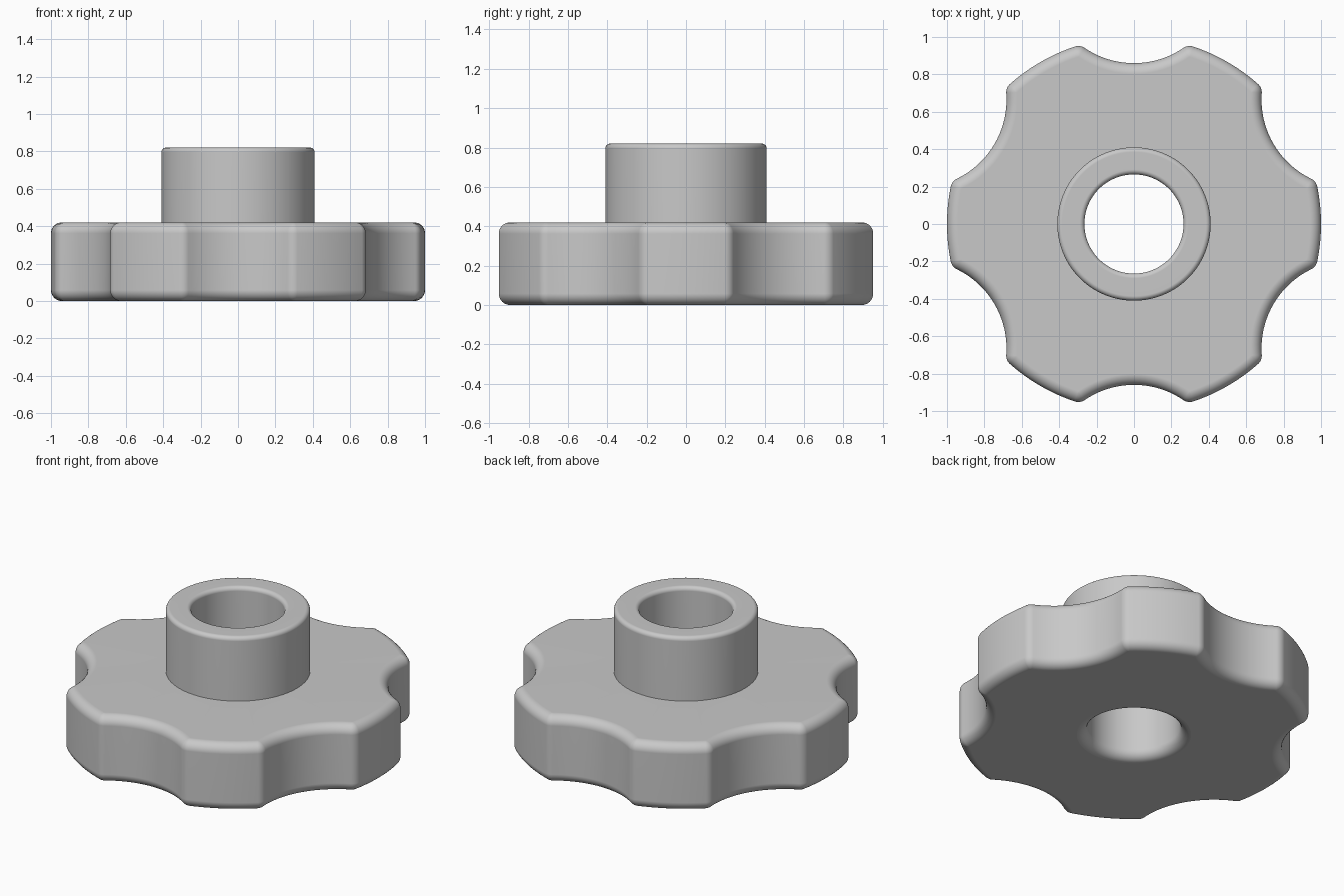
import bpy, bmesh
from math import sin, cos, acos, atan2, pi, radians

cube = bpy.data.objects.get("Cube")
if cube:
    bpy.data.objects.remove(cube, do_unlink=True)

LOBES = 6
GRIP_H, HUB_H = 0.42, 0.82
HUB_R, BORE_R = 0.41, 0.265
SCALLOP_R, SCALLOP_D = 0.47, 1.33   # finger recess radius and centre distance
CORNER = 0.06                       # rounding between lobe and recess
EDGE, BORE_EDGE, HUB_EDGE = 0.058, 0.06, 0.025

grey = bpy.data.materials.new("plain grey")
grey.use_nodes = True
grey.diffuse_color = (0.58, 0.58, 0.58, 1)
grey.node_tree.nodes["Principled BSDF"].inputs["Base Color"].default_value = (0.58, 0.58, 0.58, 1)


def arc(cx, cy, r, a0, a1, n):
    """Points on an arc from angle a0 to a1."""
    return [(cx + r * cos(a0 + (a1 - a0) * i / n), cy + r * sin(a0 + (a1 - a0) * i / n))
            for i in range(n + 1)]


def outline(inset=0.0):
    """Scalloped outline, moved inward by an exact offset."""
    fr, sr = 1 - CORNER, SCALLOP_R + CORNER
    half = pi / LOBES
    a = half - acos((fr**2 + SCALLOP_D**2 - sr**2) / (2 * fr * SCALLOP_D))
    fx, fy = fr * cos(a), fr * sin(a)
    sx, sy = SCALLOP_D * cos(half), SCALLOP_D * sin(half)
    g = atan2(sy - fy, sx - fx)
    side = arc(0, 0, 1 - inset, 0, a, 6)
    side += arc(fx, fy, CORNER - inset, a, g, 8)[1:]
    side += arc(sx, sy, SCALLOP_R + inset, g + pi, half + pi, 10)[1:]
    lobe = [(x, -y) for x, y in reversed(side[1:])] + side[:-1]
    points = []
    for k in range(LOBES):
        c, s = cos(2 * half * k), sin(2 * half * k)
        points += [(x * c - y * s, x * s + y * c) for x, y in lobe]
    return points


ANGLES = [atan2(y, x) for x, y in outline()]


def circle(r):
    return [(r * cos(t), r * sin(t)) for t in ANGLES]


def loft(name, rings):
    """Skin a list of (outline, height) rings."""
    bm = bmesh.new()
    rows = [[bm.verts.new((x, y, z)) for x, y in pts] for pts, z in rings]
    n = len(ANGLES)
    for low, high in zip(rows, rows[1:]):
        for j in range(n):
            k = (j + 1) % n
            bm.faces.new((low[j], high[j], high[k], low[k])).smooth = True
    mesh = bpy.data.meshes.new(name)
    bm.to_mesh(mesh)
    bm.free()
    mesh.materials.append(grey)
    obj = bpy.data.objects.new(name, mesh)
    bpy.context.collection.objects.link(obj)
    obj.modifiers.new("flat_face_normals", 'WEIGHTED_NORMAL').keep_sharp = True
    return obj


# Scalloped grip: top face, rounded rim, wall, rounded rim, bottom face
rings = [(circle(HUB_R - 0.01), GRIP_H)]
rim = arc(EDGE, GRIP_H - EDGE, EDGE, pi / 2, pi, 8)
rim += arc(EDGE, EDGE, EDGE, pi, 1.5 * pi, 8)
rings += [(outline(d), z) for d, z in rim]
rings.append((circle(BORE_R + BORE_EDGE), 0))
loft("scalloped_grip", rings)

# Hub: rounded bore mouth, bore, rounded top rim, outer wall
e = HUB_EDGE
profile = arc(BORE_R + BORE_EDGE, BORE_EDGE, BORE_EDGE, 1.5 * pi, pi, 8)
profile += arc(BORE_R + e, HUB_H - e, e, pi, pi / 2, 6)
profile += arc(HUB_R - e, HUB_H - e, e, pi / 2, 0, 6)
profile.append((HUB_R, GRIP_H))
loft("hub", [(circle(r), z) for r, z in profile])
